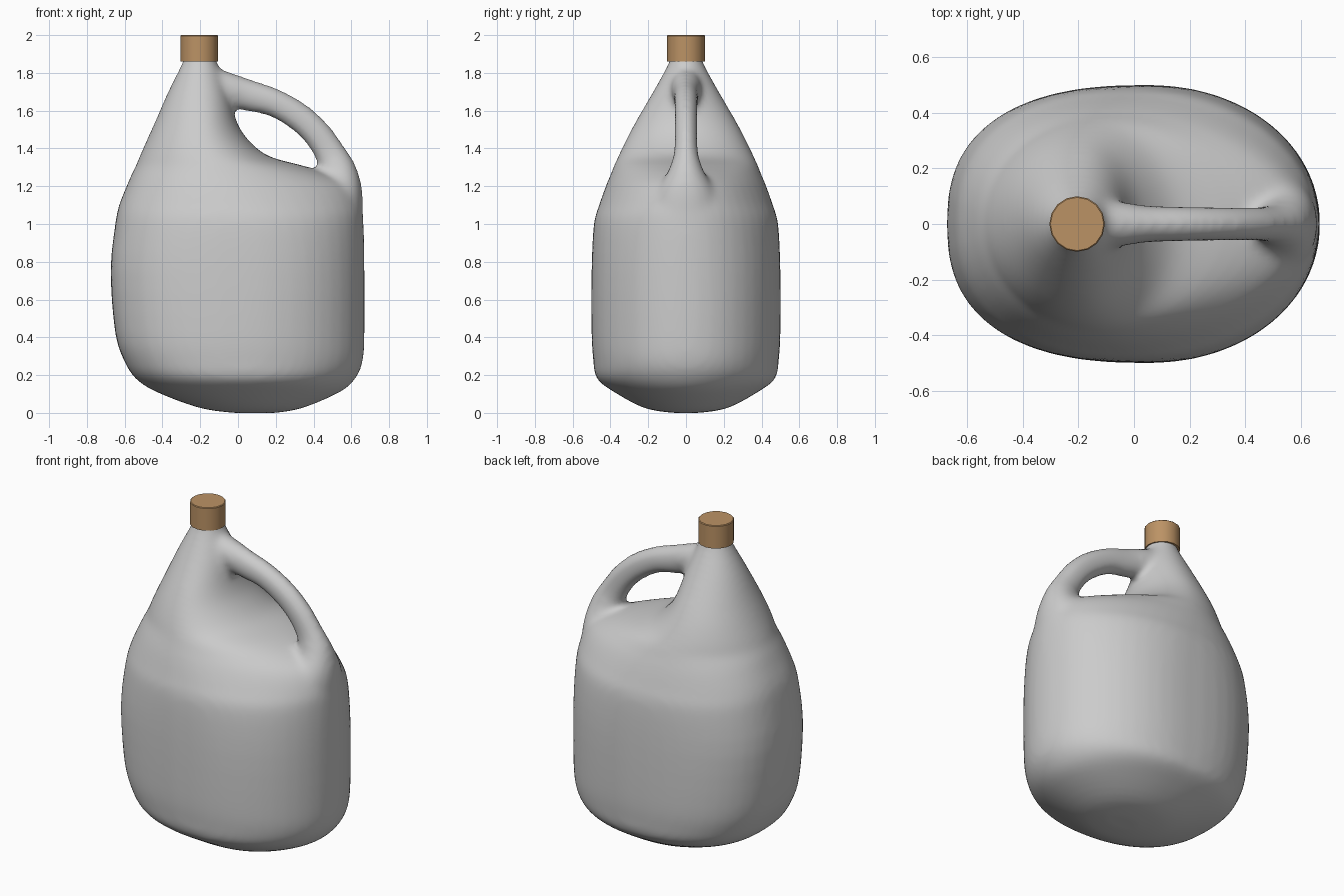
import bpy, bmesh
from math import sin, cos, pi
from mathutils import Vector

if "Cube" in bpy.data.objects:
    bpy.data.objects.remove(bpy.data.objects["Cube"])

# Body rings: z, left x, right x, x of widest point, half depth, left and right roundness
RINGS = [
    (0.000, -0.02, 0.20, 0.08, 0.07, 2.0, 2.0), (0.025, -0.20, 0.34, 0.06, 0.22, 2.1, 2.0),
    (0.110, -0.43, 0.54, 0.05, 0.38, 2.3, 2.0), (0.180, -0.54, 0.62, 0.05, 0.472, 2.4, 2.0),
    (0.270, -0.60, 0.66, 0.05, 0.49, 2.5, 2.05), (0.420, -0.65, 0.67, 0.05, 0.50, 2.5, 2.05),
    (0.750, -0.675, 0.67, 0.05, 0.50, 2.5, 2.05), (1.000, -0.65, 0.665, 0.02, 0.488, 2.4, 2.0),
    (1.100, -0.63, 0.655, -0.02, 0.46, 2.3, 1.9), (1.200, -0.59, 0.61, -0.07, 0.425, 2.2, 1.8),
    (1.260, -0.565, 0.50, -0.10, 0.40, 2.1, 1.8), (1.310, -0.54, 0.34, -0.12, 0.38, 2.0, 1.9),
    (1.360, -0.52, 0.16, -0.15, 0.358, 2.0, 2.0), (1.450, -0.48, 0.05, -0.18, 0.315, 2.0, 2.0),
    (1.550, -0.435, -0.010, -0.19, 0.262, 2.0, 2.0), (1.700, -0.37, -0.05, -0.20, 0.175, 2.0, 2.0),
    (1.850, -0.297, -0.108, -0.20, 0.093, 2.0, 2.0), (1.920, -0.275, -0.125, -0.20, 0.075, 2.0, 2.0),
]

# Handle path: x, z, half thickness, half depth
HANDLE = [
    (-0.165, 1.80, 0.05, 0.06), (-0.07, 1.725, 0.085, 0.08), (0.05, 1.682, 0.085, 0.068),
    (0.19, 1.643, 0.076, 0.064), (0.32, 1.568, 0.077, 0.062), (0.42, 1.475, 0.078, 0.062),
    (0.49, 1.37, 0.084, 0.066), (0.525, 1.28, 0.105, 0.095), (0.535, 1.18, 0.123, 0.15),
    (0.535, 1.06, 0.125, 0.18), (0.52, 0.95, 0.11, 0.17),
]


def spline(rows, steps):
    """Smooth extra rows between the given ones"""
    out = []
    for i in range(len(rows) - 1):
        p = [rows[min(max(i + k, 0), len(rows) - 1)] for k in (-1, 0, 1, 2)]
        for s in range(steps):
            t = s / steps
            out.append([b + 0.5 * t * (c - a + t * (2 * a - 5 * b + 4 * c - d
                        + t * (3 * (b - c) + d - a))) for a, b, c, d in zip(*p)])
    return out + [list(rows[-1])]


def spow(v, e):
    return (1 if v >= 0 else -1) * abs(v) ** e


def loft(bm, loops):
    rings = [[bm.verts.new(p) for p in loop] for loop in loops]
    n = len(rings[0])
    for a, b in zip(rings, rings[1:]):
        for i in range(n):
            j = (i + 1) % n
            bm.faces.new((a[i], a[j], b[j], b[i]))
    bm.faces.new(rings[0][::-1])
    bm.faces.new(rings[-1])


def body_ring(z, xl, xr, xc, d, nl, nr, count=48):
    pts = []
    for k in range(count):
        t = 2 * pi * k / count
        right = cos(t) > 0
        n = nr if right else nl
        c, s = spow(cos(t), 2 / n), spow(sin(t), 2 / n)
        pts.append((xc + c * ((xr - xc) if right else (xc - xl)), d * s, z))
    return pts


def handle_ring(path, i, count=20):
    x, z, r, d = path[i]
    a, b = path[max(i - 1, 0)], path[min(i + 1, len(path) - 1)]
    t = Vector((b[0] - a[0], 0, b[1] - a[1])).normalized()
    out = Vector((-t.z, 0, t.x))
    return [Vector((x, 0, z)) + out * r * cos(2 * pi * k / count)
            + Vector((0, -d * sin(2 * pi * k / count), 0)) for k in range(count)]


def make_object(name, bm):
    bmesh.ops.recalc_face_normals(bm, faces=bm.faces)
    me = bpy.data.meshes.new(name)
    bm.to_mesh(me)
    bm.free()
    ob = bpy.data.objects.new(name, me)
    bpy.context.collection.objects.link(ob)
    return ob


# Jug body and handle, fused into one softly blended skin
bm = bmesh.new()
loft(bm, [body_ring(*r) for r in spline(RINGS, 3)])
path = spline(HANDLE, 3)
loft(bm, [handle_ring(path, i) for i in range(len(path))])
jug = make_object("jug_body", bm)
fuse = jug.modifiers.new("fuse", 'REMESH')
fuse.mode = 'VOXEL'
fuse.voxel_size = 0.018
fuse.use_smooth_shade = True
blend = jug.modifiers.new("blend", 'SMOOTH')
blend.factor = 0.5
blend.iterations = 14

# Screw cap
bm = bmesh.new()
bmesh.ops.create_cone(bm, cap_ends=True, segments=16, radius1=0.1, radius2=0.1, depth=0.14)
bmesh.ops.translate(bm, verts=bm.verts, vec=(-0.205, 0, 1.93))
rim = [e for e in bm.edges if all(v.co.z > 1.99 for v in e.verts)]
bmesh.ops.bevel(bm, geom=rim, offset=0.004, segments=1, affect='EDGES')
cap = make_object("cap", bm)
mat = bpy.data.materials.new("cap_tan")
mat.diffuse_color = (0.50, 0.29, 0.13, 1)
mat.use_nodes = True
mat.node_tree.nodes["Principled BSDF"].inputs["Base Color"].default_value = mat.diffuse_color
cap.data.materials.append(mat)
bpy.context.view_layer.objects.active = cap
cap.select_set(True)
bpy.ops.object.shade_smooth_by_angle(angle=pi / 6)
